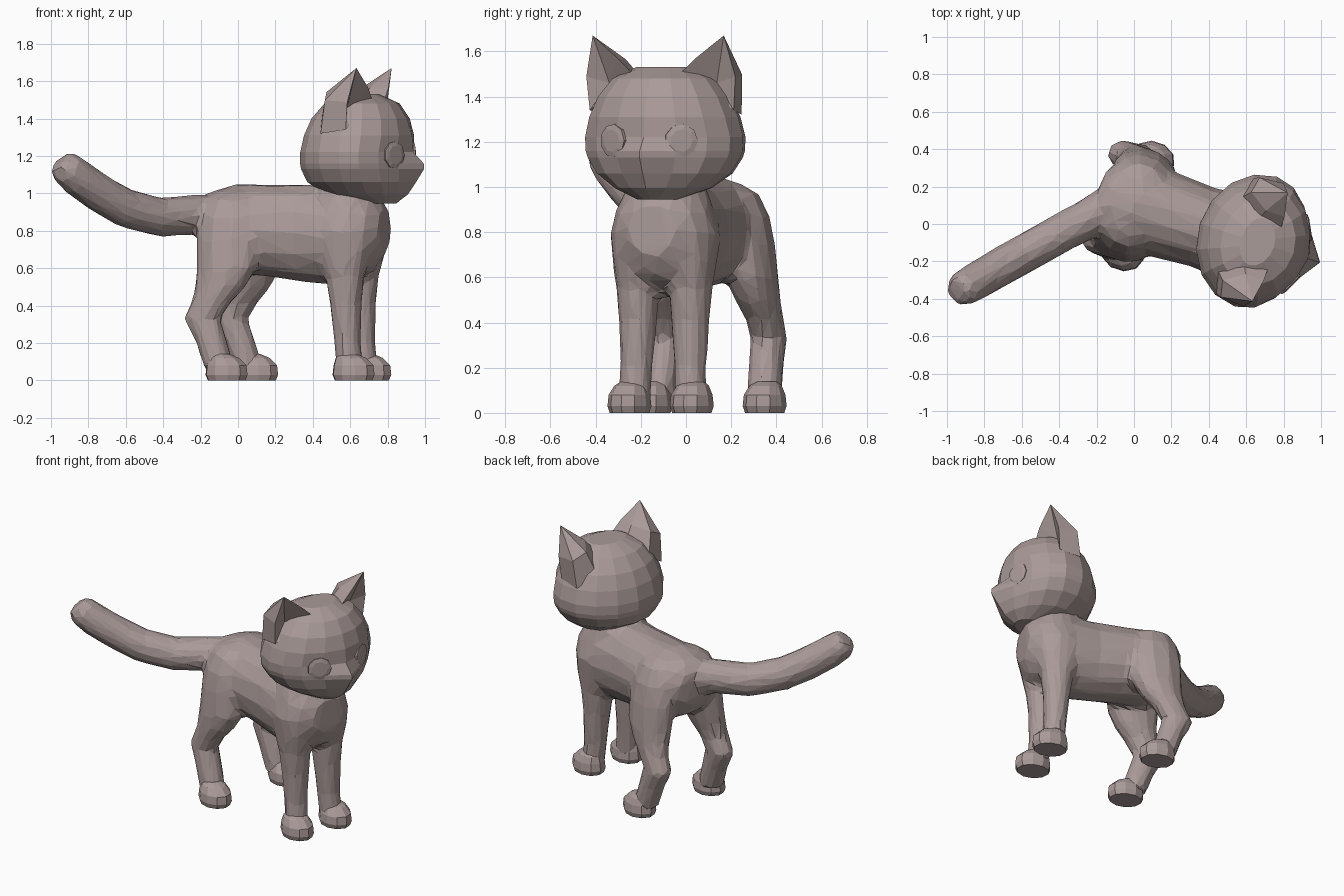
import bpy, bmesh, math
from mathutils import Vector, Matrix

if "Cube" in bpy.data.objects:
    bpy.data.objects.remove(bpy.data.objects["Cube"])

# The cat stands turned 18 degrees; parts are built in its own frame (x = forward)
FRAME = Matrix.Translation((0.03, 0.093, 0)) @ Matrix.Rotation(math.radians(-18), 4, 'Z')
fur = bpy.data.materials.new("warm grey fur")
fur.diffuse_color = (0.40, 0.325, 0.315, 1)
fur.use_nodes = True
fur.node_tree.nodes["Principled BSDF"].inputs["Base Color"].default_value = fur.diffuse_color
X, Y, Z = Vector((1, 0, 0)), Vector((0, 1, 0)), Vector((0, 0, 1))


def finish(name, bm, frame=FRAME):
    bmesh.ops.recalc_face_normals(bm, faces=bm.faces)
    me = bpy.data.meshes.new(name)
    bm.to_mesh(me)
    bm.free()
    me.materials.append(fur)
    ob = bpy.data.objects.new(name, me)
    ob.matrix_world = frame
    bpy.context.collection.objects.link(ob)
    return ob


def add_skin(bm, loops):
    """Closed skin over loops of points."""
    rows = [[bm.verts.new(p) for p in loop] for loop in loops]
    n = len(rows[0])
    for a, b in zip(rows, rows[1:]):
        for i in range(n):
            j = (i + 1) % n
            bm.faces.new((a[i], a[j], b[j], b[i]))
    bm.faces.new(rows[0][::-1])
    bm.faces.new(rows[-1])


def skin(name, loops, frame=FRAME):
    bm = bmesh.new()
    add_skin(bm, loops)
    return finish(name, bm, frame)


def ring(c, u, v, n=10):
    return [Vector(c) + u * math.cos(2 * math.pi * i / n) + v * math.sin(2 * math.pi * i / n)
            for i in range(n)]


def column(rows, side=1, n=10):
    """Upright limb: rows of (height, forward, sideways, forward radius, side radius)."""
    return [ring((f, side * l, z), X * rf, Y * rl, n) for z, f, l, rf, rl in rows]


# Trunk: (forward, centre height, side radius, height radius); all body parts melt into one skin
trunk = [(-.235, .85, .12, .11), (-.18, .83, .20, .18), (-.03, .81, .25, .245), (.15, .80, .235, .25),
         (.35, .785, .22, .265), (.52, .775, .235, .27), (.66, .79, .235, .245), (.74, .80, .19, .20),
         (.795, .81, .11, .12)]
neck = [(.78, .60, 0, .18, .20), (.90, .595, 0, .19, .215), (1.0, .58, 0, .185, .18),
        (1.1, .60, 0, .16, .16)]
hind = [(1.02, -.03, .06, .09, .08), (.97, -.03, .115, .14, .11), (.87, -.03, .155, .165, .117),
        (.75, -.03, .18, .178, .115), (.6, -.03, .20, .172, .112), (.5, -.06, .217, .143, .098),
        (.42, -.105, .232, .112, .083), (.33, -.158, .237, .104, .08), (.2, -.10, .242, .087, .08),
        (.05, -.05, .25, .085, .08)]
fore = [(.95, .60, .10, .12, .10), (.8, .60, .135, .155, .115), (.68, .605, .132, .145, .106),
        (.55, .61, .123, .108, .098), (.4, .615, .122, .088, .086), (.2, .625, .125, .074, .074),
        (.05, .64, .13, .074, .074)]
foot = [(0, .0, 0, .105, .085), (.03, 0, 0, .118, .095), (.08, 0, 0, .112, .09), (.12, -.015, 0, .085, .07),
        (.14, -.03, 0, .05, .045)]

# Tail: world path and radius, swept to one side
path = [((-.08, .13, .89), .108), ((-.25, .025, .885), .108), ((-.42, -.065, .872), .106),
        ((-.60, -.165, .92), .106), ((-.74, -.245, 1.0), .104), ((-.86, -.315, 1.085), .102),
        ((-.915, -.345, 1.135), .098), ((-.95, -.36, 1.175), .07)]
pts = [Vector(p) for p, r in path]
tail = []
for i, (p, r) in enumerate(path):
    d = (pts[min(i + 1, len(pts) - 1)] - pts[max(i - 1, 0)]).normalized()
    u = d.cross(Z).normalized()
    tail.append([FRAME.inverted() @ q for q in ring(p, u * r, u.cross(d) * r, 12)])

bm = bmesh.new()
add_skin(bm, [ring((f, 0, z), Y * a, Z * b, 14) for f, z, a, b in trunk])
add_skin(bm, column(neck, n=12))
add_skin(bm, tail)
for side in (-1, 1):
    add_skin(bm, column(hind, side))
    add_skin(bm, column(fore, side))
bmesh.ops.recalc_face_normals(bm, faces=bm.faces)
body = finish("body_legs_and_tail", bm)
melt = body.modifiers.new("melt", 'REMESH')
melt.mode = 'VOXEL'
melt.voxel_size = 0.022
soft = body.modifiers.new("soften", 'SMOOTH')
soft.factor, soft.iterations = 0.5, 7
facet = body.modifiers.new("facets", 'DECIMATE')
facet.ratio = 0.07

# Head: (height, centre, back, front and side radius, muzzle push)
head = [(.945, .75, .10, .10, .09, 0), (.995, .66, .19, .24, .215, .02), (1.06, .65, .28, .265, .305, .05),
        (1.13, .65, .312, .265, .352, .095), (1.16, .65, .316, .265, .362, .093),
        (1.22, .65, .315, .265, .365, .035), (1.31, .65, .295, .28, .342, .012),
        (1.40, .65, .255, .262, .30, 0), (1.48, .65, .185, .21, .235, 0), (1.53, .65, .08, .10, .13, 0)]
loops = []
for z, f, back, front, wide, push in head:
    loop = []
    for i in range(16):
        c, s = math.cos(i * math.pi / 8), math.sin(i * math.pi / 8)
        x = f + c * (front if c > 0 else back) + push * max(c, 0) ** 20
        loop.append((x, .014 + wide * s, z))
    loops.append(loop)
skin("head", loops)


def ear(name, side):
    tip = Vector((.73, .305, 1.67))
    base = [Vector(p) for p in ((.755, .11, 1.50), (.62, .11, 1.48), (.50, .20, 1.40),
                                (.535, .325, 1.32), (.68, .335, 1.34))]
    bulge = [(.01, -.02, -.01), (-.02, -.02, 0), (-.06, 0, .02), (-.06, .02, .02), (-.01, .025, 0)]
    mid = [b.lerp(tip, .45) + Vector(d) for b, d in zip(base, bulge)]
    pts = base + mid + [tip, Vector((.66, .25, 1.46))]
    bm = bmesh.new()
    v = [bm.verts.new((p.x, p.y * side + .01, p.z)) for p in pts]
    for i in range(4):                       # outer shell
        bm.faces.new((v[i], v[i + 1], v[i + 6], v[i + 5]))
        bm.faces.new((v[i + 5], v[i + 6], v[10]))
    rim = [v[0], v[5], v[10], v[9], v[4]]
    for i in range(5):                       # hollow facing forward
        bm.faces.new((rim[i], v[11], rim[(i + 1) % 5]))
    bm.faces.new(v[:5])
    finish(name, bm)


for side, word in ((-1, "near"), (1, "far")):
    skin("hind_paw_" + word, column([(z, f - .01, .265, a, b) for z, f, l, a, b in foot], side))
    skin("front_paw_" + word, column([(z, f + .665, .145, a, b) for z, f, l, a, b in foot], side))
    ear("ear_" + word, side)
    # Eye: shallow faceted dome set in the face
    a = math.radians(27) * side
    out, across = Vector((math.cos(a), math.sin(a), 0)), Vector((-math.sin(a), math.cos(a), 0))
    spot = Vector((.897, .16 * side + .012, 1.205))
    skin("eye_" + word, [ring(spot + out * d, across * r, Z * r, 9)
                         for d, r in ((-.04, .074), (.002, .074), (.008, .05))])
